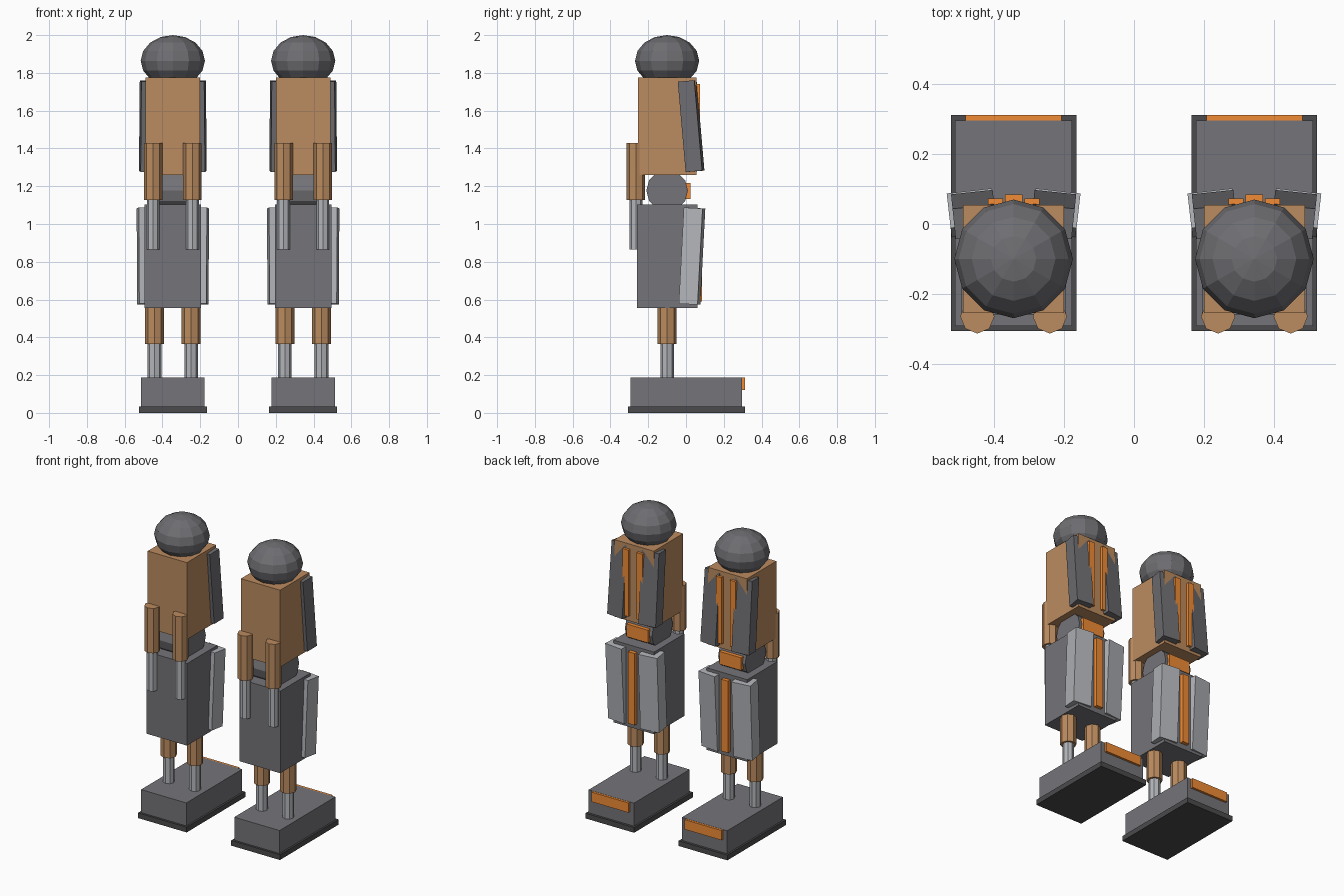
import bpy, math

if "Cube" in bpy.data.objects:
    bpy.data.objects.remove(bpy.data.objects["Cube"])

def mat(name, c):
    m = bpy.data.materials.new(name)
    m.diffuse_color = (*c, 1)
    m.use_nodes = True
    m.node_tree.nodes["Principled BSDF"].inputs["Base Color"].default_value = m.diffuse_color
    return m

BROWN = mat("brown", (0.50, 0.26, 0.115))
ORANGE = mat("orange", (0.88, 0.26, 0.035))
DARK = mat("dark_grey", (0.155, 0.155, 0.168))
GREY = mat("mid_grey", (0.178, 0.178, 0.193))
LIGHT = mat("light_grey", (0.45, 0.465, 0.49))
BLACK = mat("sole_grey", (0.07, 0.07, 0.074))

def finish(name, m):
    o = bpy.context.object
    o.name = name
    o.data.materials.append(m)
    return o

def box(name, loc, size, m, rot=(0, 0, 0)):
    bpy.ops.mesh.primitive_cube_add(size=1, location=loc, rotation=[math.radians(a) for a in rot])
    o = finish(name, m)
    o.scale = size
    return o

def rod(name, x, y, z0, z1, r, m):
    bpy.ops.mesh.primitive_cylinder_add(vertices=8, radius=r, depth=z1 - z0, location=(x, y, (z0 + z1) / 2))
    return finish(name, m)

for side, cx in (("left", -0.345), ("right", 0.345)):
    n = lambda part: f"{side}_{part}"
    # Foot
    box(n("sole"), (cx, 0.003, 0.0175), (0.36, 0.62, 0.035), BLACK)
    box(n("foot"), (cx, 0.002, 0.111), (0.335, 0.59, 0.155), GREY)
    box(n("toe_plate"), (cx, 0.297, 0.155), (0.275, 0.03, 0.065), ORANGE)
    # Shin and thigh blocks
    box(n("shin"), (cx, -0.1, 0.829), (0.30, 0.32, 0.549), GREY)
    box(n("thigh"), (cx, -0.1, 1.518), (0.29, 0.31, 0.515), BROWN)
    box(n("shin_strip"), (cx, 0.065, 0.83), (0.05, 0.04, 0.48), ORANGE)
    # Knee
    bpy.ops.mesh.primitive_cylinder_add(vertices=12, radius=0.11, depth=0.20,
                                        location=(cx, -0.1, 1.177), rotation=(0, math.pi / 2, 0))
    finish(n("knee"), GREY)
    box(n("knee_plate"), (cx, 0.002, 1.175), (0.16, 0.044, 0.085), ORANGE)
    # Hip ball
    bpy.ops.mesh.primitive_uv_sphere_add(segments=12, ring_count=8, radius=0.17, location=(cx, -0.1, 1.864))
    finish(n("hip_ball"), DARK).scale = (1, 1, 0.8)
    # Parts in pairs on each leg
    for s in (-1, 1):
        box(n("shin_panel"), (cx + s * 0.12, 0.032, 0.83), (0.13, 0.10, 0.51), LIGHT, (-3, 0, -s * 6.5))
        box(n("thigh_panel"), (cx + s * 0.113, 0.027, 1.518), (0.12, 0.088, 0.48), DARK, (5, 0, -s * 6))
        box(n("thigh_strip"), (cx + s * 0.052, 0.055, 1.52), (0.043, 0.036, 0.445), ORANGE)
        rod(n("ankle_sleeve"), cx + s * 0.097, -0.1, 0.365, 0.57, 0.05, BROWN)
        rod(n("ankle_rod"), cx + s * 0.097, -0.1, 0.18, 0.38, 0.036, LIGHT)
        rod(n("piston_sleeve"), cx + s * 0.104, -0.265, 1.128, 1.428, 0.049, BROWN)
        rod(n("piston_rod"), cx + s * 0.104, -0.265, 0.866, 1.15, 0.034, LIGHT)
